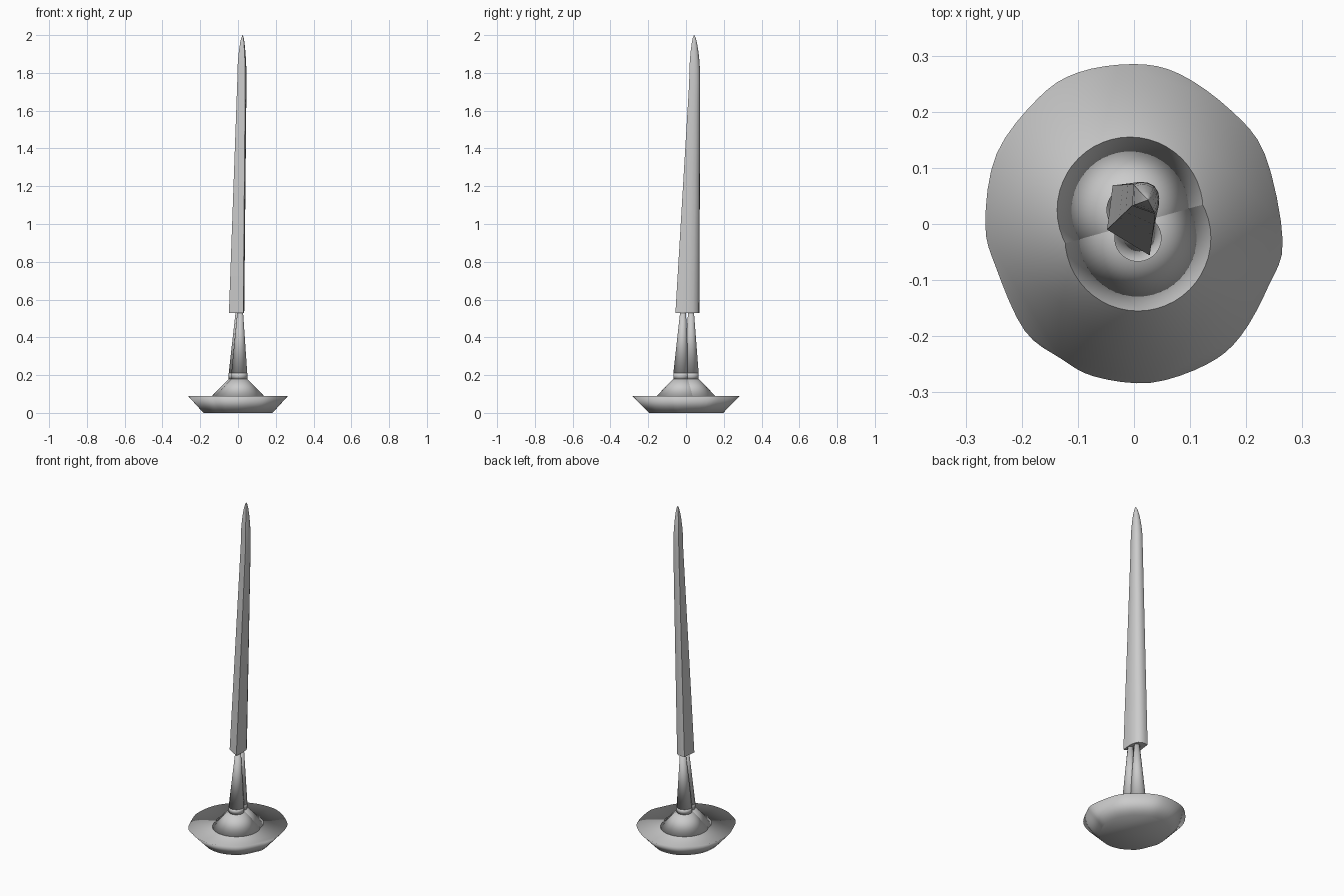
import bpy, math

if "Cube" in bpy.data.objects:
    bpy.data.objects.remove(bpy.data.objects["Cube"])


def loft(name, rings, angle=180):
    """Skin a stack of equal-length point rings and cap both ends."""
    n = len(rings[0])
    verts = [p for r in rings for p in r]
    faces = [tuple(reversed(range(n))),
             tuple(range((len(rings) - 1) * n, len(rings) * n))]
    for k in range(len(rings) - 1):
        for i in range(n):
            j = (i + 1) % n
            faces.append((k * n + i, k * n + j, (k + 1) * n + j, (k + 1) * n + i))
    me = bpy.data.meshes.new(name)
    me.from_pydata(verts, [], faces)
    ob = bpy.data.objects.new(name, me)
    bpy.context.collection.objects.link(ob)
    bpy.ops.object.select_all(action='DESELECT')
    ob.select_set(True)
    bpy.context.view_layer.objects.active = ob
    if angle >= 180:
        bpy.ops.object.shade_smooth()
    else:
        bpy.ops.object.shade_smooth_by_angle(angle=math.radians(angle))
    return ob


def circle(x, y, z, r, n=48):
    return [(x + r * math.cos(2 * math.pi * i / n),
             y + r * math.sin(2 * math.pi * i / n), z) for i in range(n)]


def catmull(pts, steps):
    """Smooth closed curve through 2D points."""
    out, n = [], len(pts)
    for i in range(n):
        a, b, c, d = (pts[(i + k) % n] for k in (-1, 0, 1, 2))
        for s in range(steps):
            t = s / steps
            out.append(tuple(0.5 * (2 * b[m] + (c[m] - a[m]) * t
                       + (2 * a[m] - 5 * b[m] + 4 * c[m] - d[m]) * t * t
                       + (3 * b[m] - a[m] - 3 * c[m] + d[m]) * t ** 3) for m in (0, 1)))
    return out


# irregular rounded base, flaring upwards, softly shaded throughout
outline = catmull([(.265, -.03), (.233, .125), (.17, .205), (.08, .268), (0, .285),
                   (-.1, .27), (-.17, .225), (-.245, .125), (-.265, 0), (-.245, -.08),
                   (-.195, -.19), (-.13, -.24), (-.07, -.272), (.03, -.283),
                   (.13, -.25), (.19, -.2), (.24, -.11)], 4)
loft("base", [[(x * s, y * s, z) for x, y in outline]
              for s, z in ((.69, 0), (1, .09))])

# twin supports: conical foot, short collar and tapering leg, overlapping each other
for side, cx, cy, tx, ty in (("front", .007, -.025, .012, -.015),
                             ("back", -.007, .025, .003, .027)):
    loft(side + "_foot", [circle(cx, cy, .09, .13), circle(cx, cy, .18, .042)])
    loft(side + "_collar", [circle(cx, cy, .18, .042), circle(cx, cy, .21, .042)])
    loft(side + "_leg", [circle(cx, cy, .21, .042), circle(tx, ty, .56, .013)])

# blade: flat front and left faces, rounded back, bending to a point
low = [(-.048, -.01), (.028, -.056), (.032, -.02), (.033, .01), (.029, .037),
       (.018, .058), (0, .069), (-.02, .071), (-.038, .069)]
high = [(-.004, .032), (.038, .017), (.044, .032), (.045, .045), (.043, .057),
        (.036, .068), (.024, .074), (.01, .075), (-.002, .071)]
tip = (.025, .043)


def section(z, t, s):
    return [(tip[0] + s * (a[0] + (b[0] - a[0]) * t - tip[0]),
             tip[1] + s * (a[1] + (b[1] - a[1]) * t - tip[1]), z)
            for a, b in zip(low, high)]


blade = [section(.53 + 1.22 * t, t, 1) for t in (0, .25, .5, .75, 1)]
blade += [section(z, 1, s) for z, s in ((1.82, .97), (1.87, .86), (1.92, .68),
                                        (1.96, .47), (1.985, .27), (2, .04))]
loft("blade", blade, 35)
